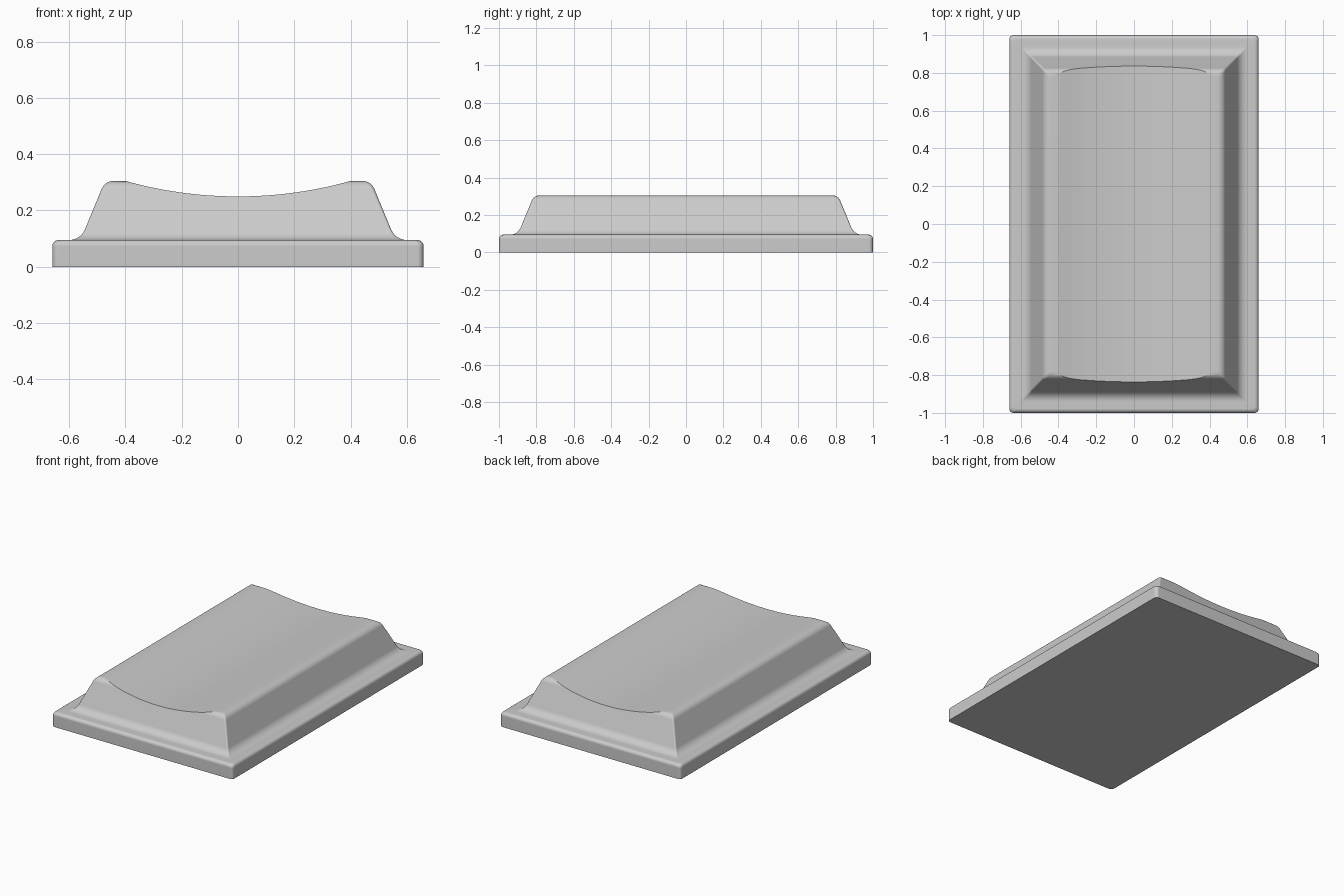
import bpy, bmesh, math

cube = bpy.data.objects.get("Cube")
if cube:
    bpy.data.objects.remove(cube, do_unlink=True)

HALF_X, HALF_Y = 0.66, 1.0
CORNER_STEPS = 5

grey = bpy.data.materials.new("plain_grey")
grey.use_nodes = True
colour = (0.6, 0.6, 0.6, 1)
grey.diffuse_color = colour
grey.node_tree.nodes["Principled BSDF"].inputs["Base Color"].default_value = colour


def arc(cx, cz, r, start, end, steps=6):
    """Points of an arc in the inset/height plane, angles in degrees."""
    angles = [math.radians(start + (end - start) * i / steps) for i in range(steps + 1)]
    return [(cx + r * math.cos(a), cz + r * math.sin(a)) for a in angles]


def ring(bm, inset, z, radius):
    """A rounded rectangle of vertices."""
    verts = []
    for quarter, (sx, sy) in enumerate([(1, 1), (-1, 1), (-1, -1), (1, -1)]):
        cx = sx * (HALF_X - inset - radius)
        cy = sy * (HALF_Y - inset - radius)
        for i in range(CORNER_STEPS + 1):
            a = math.pi / 2 * (quarter + i / CORNER_STEPS)
            verts.append(bm.verts.new((cx + radius * math.cos(a), cy + radius * math.sin(a), z)))
    return verts


def loft(name, profile):
    """Skin rounded rectangles given as (inset, height, corner radius)."""
    bm = bmesh.new()
    rings = [ring(bm, *p) for p in profile]
    for low, high in zip(rings, rings[1:]):
        n = len(low)
        for i in range(n):
            j = (i + 1) % n
            bm.faces.new((low[i], low[j], high[j], high[i]))
    bm.faces.new(list(reversed(rings[0])))
    bm.faces.new(rings[-1])
    mesh = bpy.data.meshes.new(name)
    bm.to_mesh(mesh)
    bm.free()
    obj = bpy.data.objects.new(name, mesh)
    bpy.context.collection.objects.link(obj)
    mesh.materials.append(grey)
    return obj


# Profile: base edge, base rounding, foot fillet, sloped side, top rounding
SLOPE = 67
base = [(0, 0)] + arc(0.022, 0.073, 0.022, 180, 90)
foot = arc(0.06, 0.155, 0.06, -90, -90 + SLOPE)
shoulder = arc(0.217, 0.26, 0.045, 90 + SLOPE, 90)
profile = [(d, z, 0.022) for d, z in base]
profile += [(d, z, 0.008) for d, z in foot]
profile += [(d, z, 0.012) for d, z in shoulder]
body = loft("dished_block", profile)

# Shallow trough along the top
half_chord, sag, top = 0.4, 0.055, 0.305
radius = (half_chord ** 2 + sag ** 2) / (2 * sag)
bpy.ops.mesh.primitive_cylinder_add(
    vertices=360, radius=radius, depth=3,
    location=(0, 0, top - sag + radius), rotation=(math.pi / 2, 0, 0))
cutter = bpy.context.object
cutter.name = "trough_cutter"
cutter.hide_render = True

bpy.ops.object.select_all(action="DESELECT")
body.select_set(True)
bpy.context.view_layer.objects.active = body
cut = body.modifiers.new("trough", "BOOLEAN")
cut.operation = "DIFFERENCE"
cut.solver = "EXACT"
cut.object = cutter
bpy.ops.object.modifier_apply(modifier=cut.name)
bpy.data.objects.remove(cutter, do_unlink=True)

# Smooth shading with clean flat areas
bpy.ops.object.shade_smooth_by_angle(angle=math.radians(30))
weighted = body.modifiers.new("weighted_normals", "WEIGHTED_NORMAL")
weighted.keep_sharp = True
